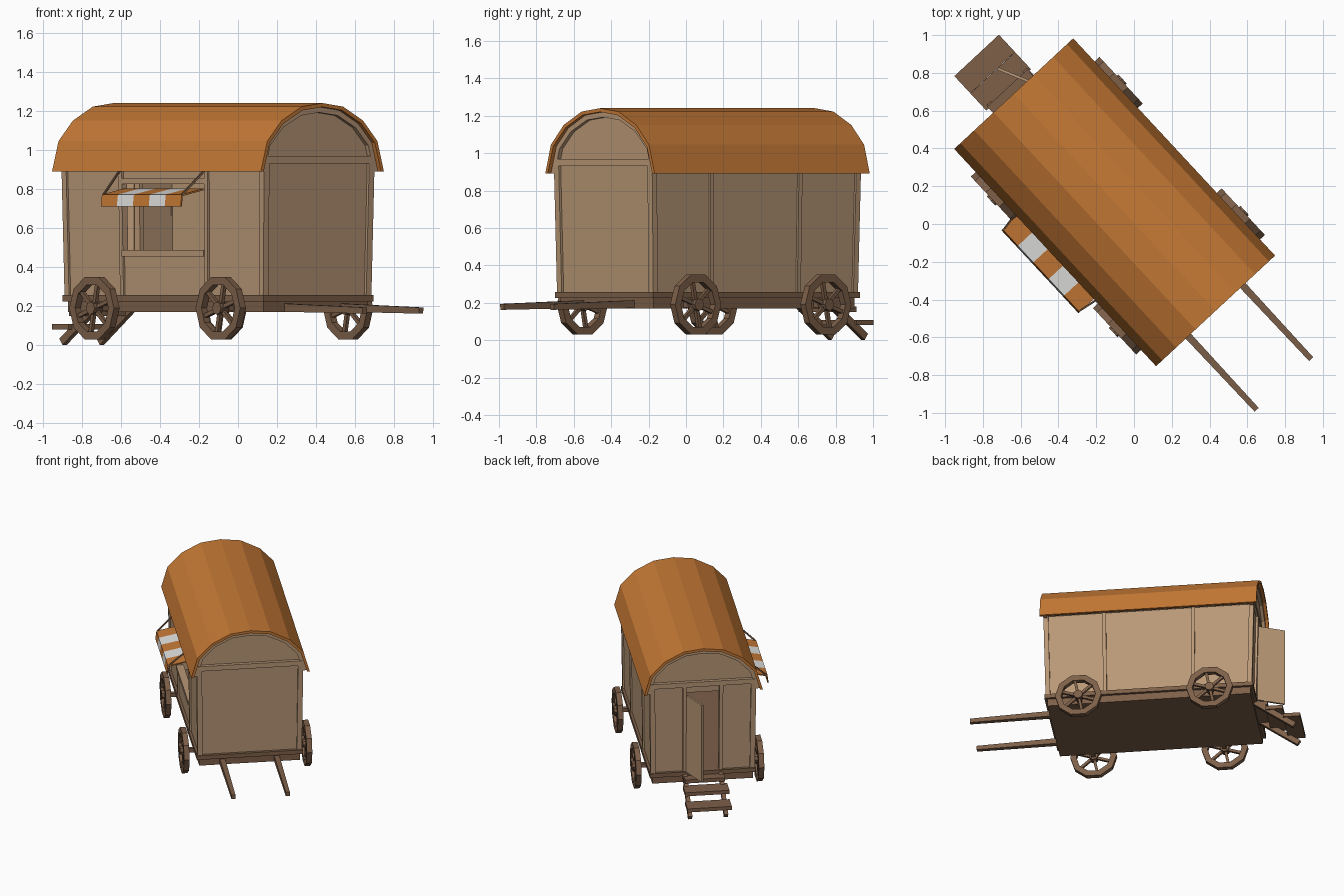
import bpy, bmesh, math
from mathutils import Matrix, Vector

if "Cube" in bpy.data.objects:
    bpy.data.objects.remove(bpy.data.objects["Cube"], do_unlink=True)


def material(name, rgb):
    m = bpy.data.materials.new(name)
    m.use_nodes = True
    m.diffuse_color = (*rgb, 1)
    m.node_tree.nodes["Principled BSDF"].inputs["Base Color"].default_value = (*rgb, 1)
    return m


PLANK = material("pale_plank", (0.48, 0.31, 0.18))
WOOD = material("dark_wood", (0.205, 0.115, 0.066))
ORANGE = material("orange_canvas", (0.56, 0.19, 0.036))
WHITE = material("white_canvas", (0.75, 0.75, 0.74))

# The wagon is built along x (shafts at +x), then turned to stand diagonally
PLACE = Matrix.Translation((-0.1025, 0.115, 0)) @ Matrix.Rotation(math.radians(-47.1), 4, "Z")


def finish(name, bm, mat, flare=0.0):
    for v in bm.verts:
        k = 1 + flare * (v.co.z - 0.6)
        v.co.x *= k
        v.co.y *= k
    bmesh.ops.transform(bm, matrix=PLACE, verts=bm.verts)
    bmesh.ops.recalc_face_normals(bm, faces=bm.faces)
    me = bpy.data.meshes.new(name)
    bm.to_mesh(me)
    bm.free()
    me.materials.append(mat)
    ob = bpy.data.objects.new(name, me)
    bpy.context.collection.objects.link(ob)
    return ob


def box(name, x, y, z, mat, flare=0.0):
    bm = bmesh.new()
    size = [r[1] - r[0] for r in (x, y, z)]
    mid = [(r[1] + r[0]) / 2 for r in (x, y, z)]
    bmesh.ops.create_cube(bm, size=1, matrix=Matrix.Translation(mid) @ Matrix.Diagonal((*size, 1)))
    return finish(name, bm, mat, flare)


def prism(name, outline, x0, x1, mat):
    """Extrude a (y, z) outline along x."""
    bm = bmesh.new()
    face = bm.faces.new([bm.verts.new((x0, y, z)) for y, z in outline])
    new = bmesh.ops.extrude_face_region(bm, geom=[face])["geom"]
    bmesh.ops.translate(bm, vec=(x1 - x0, 0, 0), verts=[g for g in new if isinstance(g, bmesh.types.BMVert)])
    return finish(name, bm, mat)


def add_bar(bm, p, q, w, h, taper=1.0):
    p, q = Vector(p), Vector(q)
    d = q - p
    verts = bmesh.ops.create_cube(bm, size=1)["verts"]
    rot = d.to_track_quat("X", "Z").to_matrix()
    for v in verts:
        t = taper if v.co.x > 0 else 1
        v.co = (p + q) / 2 + rot @ Vector((v.co.x * d.length, v.co.y * w * t, v.co.z * h * t))


def bar(name, p, q, w, h, mat, taper=1.0):
    bm = bmesh.new()
    add_bar(bm, p, q, w, h, taper)
    return finish(name, bm, mat)


# Roof: a faceted barrel shell
half = [(0.43, 0.89), (0.385, 1.045), (0.285, 1.15), (0.145, 1.222)]
arch = half + [(0, 1.24)] + [(-y, z) for y, z in reversed(half)]


def inset(d):
    return [(y * (1 - d / 0.43), z - d * max(0, (z - 0.89) / 0.35)) for y, z in arch]


def arch_band(name, outer, inner, x0, x1, mat):
    return prism(name, outer + inner[::-1], x0, x1, mat)


arch_band("roof", arch, inset(0.02), -0.785, 0.785, ORANGE)

# Chassis and floor
box("chassis", (-0.735, 0.735), (-0.365, 0.365), (0.17, 0.23), WOOD)
box("floor_trim", (-0.755, 0.755), (-0.385, 0.385), (0.225, 0.257), WOOD)

FL = 0.03
LOW = 0.25
# Long walls: plain on the left, with a serving window on the right
box("left_wall", (-0.74, 0.74), (0.352, 0.37), (LOW, 0.95), PLANK, FL)
for n, x in (("rear", (-0.74, -0.32)), ("front", (0.32, 0.74))):
    box("right_wall_" + n, x, (-0.37, -0.352), (LOW, 0.95), PLANK, FL)
box("right_wall_under_window", (-0.32, 0.32), (-0.37, -0.352), (LOW, 0.47), PLANK, FL)
box("right_wall_over_window", (-0.32, 0.32), (-0.37, -0.352), (0.83, 0.95), PLANK, FL)
box("window_sill", (-0.31, 0.31), (-0.39, -0.335), (0.455, 0.487), PLANK, FL)
box("window_head", (-0.31, 0.31), (-0.38, -0.345), (0.825, 0.855), PLANK, FL)

# End walls: solid in front, with a doorway at the rear
box("front_wall", (0.722, 0.74), (-0.36, 0.36), (LOW, 0.96), PLANK, FL)
for s in (-1, 1):
    box("rear_wall", (-0.74, -0.722), sorted((s * 0.125, s * 0.36)), (LOW, 0.96), PLANK, FL)
    box("door_post", (-0.757, -0.715), sorted((s * 0.118, s * 0.145)), (LOW, 0.94), PLANK, FL)
box("rear_wall_over_door", (-0.74, -0.722), (-0.125, 0.125), (0.88, 0.96), PLANK, FL)
hinge, door_end = Vector((-0.752, 0.115, 0.56)), Vector((-0.94, 0.028, 0.56))
bar("open_door", hinge, door_end, 0.015, 0.61, PLANK)

# Posts along the sides, gables, tie beams and arch ribs
for s in (-1, 1):
    for x in (-0.738, -0.32, 0.32, 0.738):
        w = 0.017 if abs(x) > 0.5 else 0.013
        box("wall_post", (x - w, x + w), sorted((s * 0.345, s * 0.382)), (LOW, 0.93), PLANK, FL)
    box("eave_beam", (-0.75, 0.75), sorted((s * 0.35, s * 0.378)), (0.905, 0.94), PLANK, FL)
    box("tie_beam", sorted((s * 0.72, s * 0.765)), (-0.378, 0.378), (0.93, 0.968), PLANK)
    gable = [p for p in inset(0.018) if p[1] > 0.95]
    prism("gable", [(0.375, 0.95)] + gable + [(-0.375, 0.95)], s * 0.722, s * 0.738, PLANK)
    arch_band("arch_rib", inset(0.02), inset(0.048), s * 0.735, s * 0.762, PLANK)

# Striped awning over the window with two stays
stripe_profile = [(-0.38, 0.802), (-0.532, 0.772), (-0.54, 0.71), (-0.532, 0.71), (-0.525, 0.764), (-0.38, 0.794)]
for i in range(5):
    x = -0.3 + i * 0.12
    prism("awning_stripe", stripe_profile, x, x + 0.12, WHITE if i % 2 else ORANGE)
for s in (-1, 1):
    bar("awning_stay", (s * 0.32, -0.385, 0.9), (s * 0.295, -0.525, 0.772), 0.01, 0.01, WOOD)


# Wheels: ten-sided rims, six spokes and a hub
def wheel(x, y, r=0.168, inner=0.125, t=0.04):
    c = Vector((x, y, 0.19))
    bm = bmesh.new()
    sides = 10
    rings = []
    for radius, dy in ((r, -t / 2), (r, t / 2), (inner, t / 2), (inner, -t / 2)):
        angles = [2 * math.pi * (k + 0.5) / sides for k in range(sides)]
        rings.append([bm.verts.new(c + Vector((radius * math.sin(a), dy, radius * math.cos(a)))) for a in angles])
    for j in range(4):
        a, b = rings[j], rings[(j + 1) % 4]
        for k in range(sides):
            n = (k + 1) % sides
            bm.faces.new((a[k], a[n], b[n], b[k]))
    for k in range(6):
        a = math.pi * k / 3 + 0.2
        add_bar(bm, c, c + Vector((math.sin(a), 0, math.cos(a))) * (inner + 0.01), 0.02, 0.02)
    hub = Matrix.Translation(c) @ Matrix.Rotation(math.pi / 2, 4, "X")
    bmesh.ops.create_cone(bm, cap_ends=True, segments=8, radius1=0.033, radius2=0.033, depth=0.06, matrix=hub)
    finish("wheel", bm, WOOD)


for x in (-0.45, 0.5):
    for y in (-0.445, 0.445):
        wheel(x, y)
    bar("axle", (x, -0.47, 0.19), (x, 0.47, 0.19), 0.03, 0.03, WOOD)

# Pulling shafts
for s in (-1, 1):
    bar("shaft", (0.55, s * 0.197, 0.197), (1.316, s * 0.197, 0.178), 0.042, 0.045, WOOD, 0.7)

# Rear steps
for s in (-1, 1):
    bar("step_stringer", (-0.74, s * 0.13, 0.225), (-1.025, s * 0.13, 0.018), 0.03, 0.04, WOOD)
for x, z in ((-0.88, 0.165), (-1.005, 0.095)):
    box("step_tread", (x - 0.062, x + 0.062), (-0.167, 0.155), (z - 0.014, z + 0.014), WOOD)
box("door_step", (-0.83, -0.72), (-0.15, 0.14), (0.2, 0.228), WOOD)
